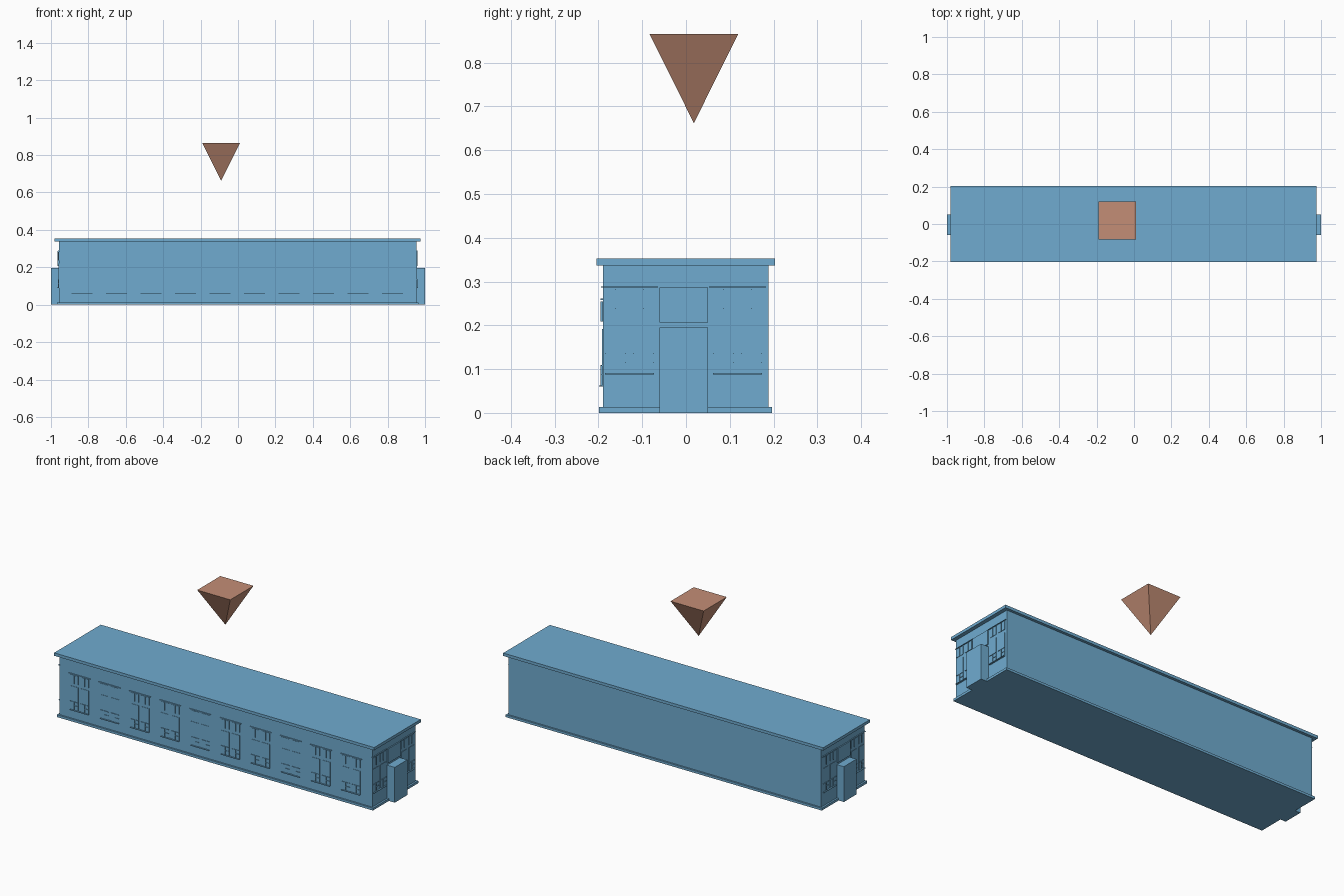
import bpy, bmesh, math
from mathutils import Matrix, Vector

if "Cube" in bpy.data.objects:
    bpy.data.objects.remove(bpy.data.objects["Cube"])


def material(name, color):
    m = bpy.data.materials.new(name)
    m.diffuse_color = color
    m.use_nodes = True
    m.node_tree.nodes["Principled BSDF"].inputs["Base Color"].default_value = m.diffuse_color
    return m


blue = material("blue_wall", (0.16, 0.41, 0.63, 1))
brown = material("brown_marker", (0.55, 0.27, 0.18, 1))


def add_box(bm, x0, x1, y0, y1, z0, z1):
    center = Vector(((x0 + x1) / 2, (y0 + y1) / 2, (z0 + z1) / 2))
    scale = Matrix.Diagonal((x1 - x0, y1 - y0, z1 - z0, 1))
    bmesh.ops.create_cube(bm, size=1, matrix=Matrix.Translation(center) @ scale)


def make_mesh(name, bm, mat):
    mesh = bpy.data.meshes.new(name)
    bm.to_mesh(mesh)
    bm.free()
    mesh.materials.append(mat)
    return mesh


def place(name, mesh, loc=(0, 0, 0), turn=0):
    obj = bpy.data.objects.new(name, mesh)
    obj.location = loc
    obj.rotation_euler.z = turn
    bpy.context.collection.objects.link(obj)
    return obj


def box(name, *bounds):
    bm = bmesh.new()
    add_box(bm, *bounds)
    return place(name, make_mesh(name, bm, blue))


# Main masses
X0, X1, Y0, Y1 = -0.958, 0.954, -0.190, 0.188
box("walls", X0, X1, Y0, Y1, 0.005, 0.345)
box("plinth", -0.968, 0.964, -0.199, 0.197, 0, 0.013)
box("roof_slab", -0.981, 0.975, -0.204, 0.203, 0.337, 0.353)

# End porches and the panels above them
for side, wall, tip in (("left", X0, -1.0), ("right", X1, 1.0)):
    s = math.copysign(1, tip)
    box("porch_" + side, *sorted((wall - s * 0.01, tip)), -0.06, 0.05, 0, 0.195)
    box("door_panel_" + side, *sorted((wall - s * 0.01, wall + s * 0.006)),
        -0.06, 0.05, 0.207, 0.286)

# Shared window facing -y, origin at the middle of its sill
bm = bmesh.new()
add_box(bm, -0.056, 0.056, -0.009, 0.003, -0.002, 0.001)      # sill
add_box(bm, -0.065, 0.065, -0.005, 0.003, 0.196, 0.199)       # lintel
for c in (-0.032, 0.032):
    a, b = c - 0.024, c + 0.024
    for z0, z1 in ((0.001, 0.130), (0.147, 0.192)):
        add_box(bm, a, b, -0.002, 0.003, z0, z1)              # pane
        add_box(bm, c - 0.001, c + 0.001, -0.005, 0.003, z0,
                0.046 if z0 < 0.1 else z1)                    # glazing bar
    add_box(bm, a, b, -0.005, 0.003, 0.045, 0.047)            # transom
    add_box(bm, c, b, -0.005, 0.003, 0.024, 0.026)            # short bar
window = make_mesh("window", bm, blue)

for i in range(10):
    place(f"front_window_{i + 1}", window, (-0.834 + i * 0.1844, Y0, 0.062))
for i, y in enumerate((-0.129, 0.118)):
    place(f"right_window_{i + 1}", window, (X1, y, 0.09), math.pi / 2)
    place(f"left_window_{i + 1}", window, (X0, y, 0.09), -math.pi / 2)

# Floating upside-down pyramid marker
bm = bmesh.new()
top = [bm.verts.new((-0.09 + 0.101 * u, 0.018 + 0.101 * v, 0.865))
       for u, v in ((-1, -1), (1, -1), (1, 1), (-1, 1))]
tip = bm.verts.new((-0.09, 0.018, 0.662))
bm.faces.new(top)
for i in range(4):
    bm.faces.new((top[(i + 1) % 4], top[i], tip))
bmesh.ops.recalc_face_normals(bm, faces=bm.faces)
place("pyramid_marker", make_mesh("pyramid_marker", bm, brown))
